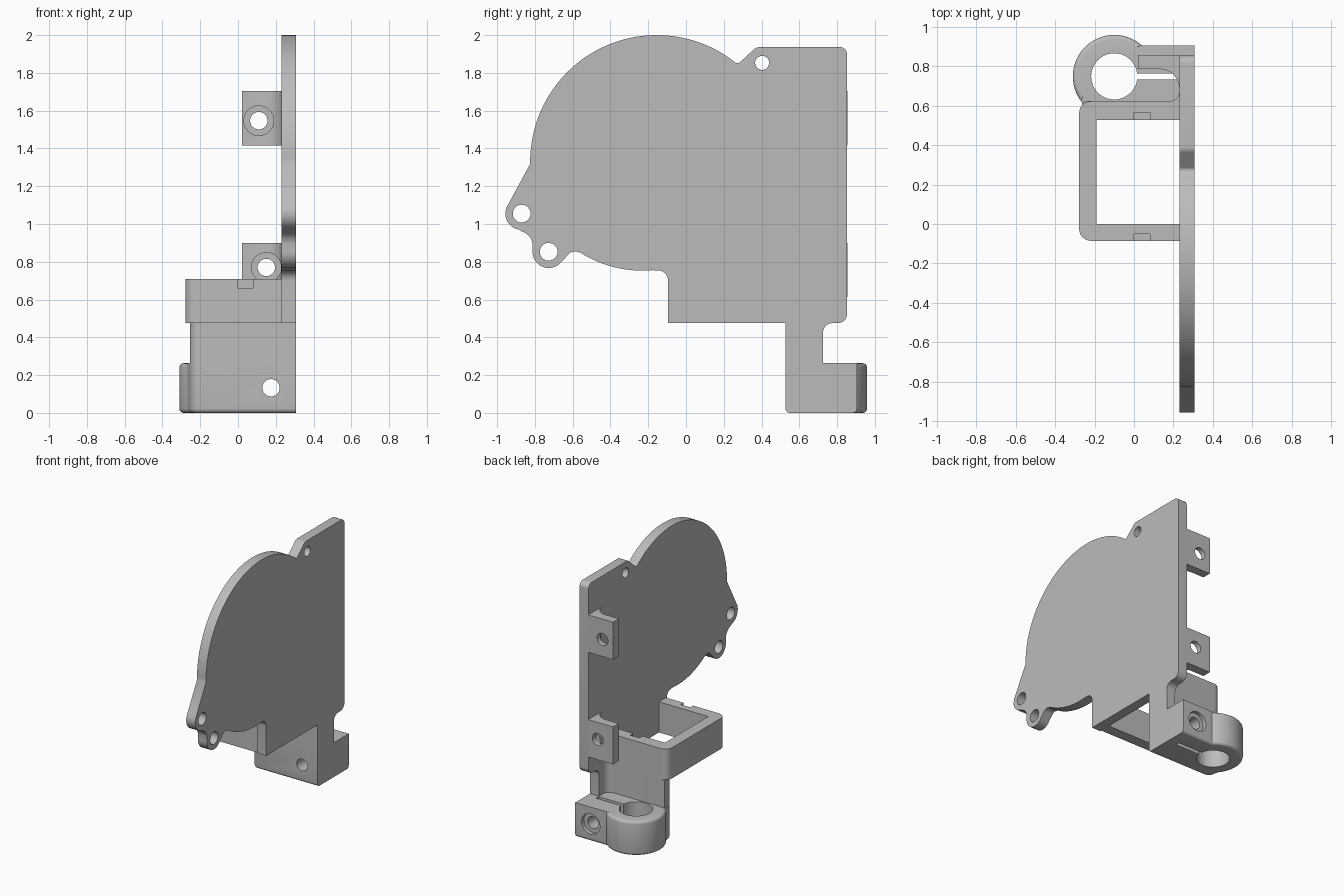
import bpy, bmesh, math
from mathutils import Vector, Matrix

cube = bpy.data.objects.get("Cube")
if cube:
    bpy.data.objects.remove(cube, do_unlink=True)

grey = bpy.data.materials.new("plain grey")
grey.use_nodes = True
COLOR = (0.5, 0.5, 0.5, 1)
grey.diffuse_color = COLOR
grey.node_tree.nodes["Principled BSDF"].inputs["Base Color"].default_value = COLOR


def arc(cx, cy, r, a, b, n=10):
    """Points on an arc from angle a to b in degrees."""
    return [(cx + r * math.cos(math.radians(a + (b - a) * i / n)),
             cy + r * math.sin(math.radians(a + (b - a) * i / n))) for i in range(n + 1)]


def prism(name, outline, axis, lo, hi, bevel_rule=None, width=0.022):
    """Extrude an outline along x (y,z points) or z (x,y points)."""
    bm = bmesh.new()
    place = (lambda p, t: (t, p[0], p[1])) if axis == "x" else (lambda p, t: (p[0], p[1], t))
    rings = [[bm.verts.new(place(p, t)) for p in outline] for t in (lo, hi)]
    bm.faces.new(rings[0])
    bm.faces.new(rings[1])
    n = len(outline)
    for i in range(n):
        j = (i + 1) % n
        bm.faces.new((rings[0][i], rings[0][j], rings[1][j], rings[1][i]))
    bmesh.ops.recalc_face_normals(bm, faces=bm.faces)
    if bevel_rule:
        edges = [e for e in bm.edges if bevel_rule(e)]
        bmesh.ops.bevel(bm, geom=edges, offset=width, segments=4, profile=0.5, affect="EDGES")
    return finish(name, bm)


def finish(name, bm):
    mesh = bpy.data.meshes.new(name)
    bm.to_mesh(mesh)
    bm.free()
    mesh.materials.append(grey)
    obj = bpy.data.objects.new(name, mesh)
    bpy.context.collection.objects.link(obj)
    return obj


def cylinder(axis, center, r, length):
    bm = bmesh.new()
    turn = {"x": Matrix.Rotation(math.pi / 2, 4, "Y"),
            "y": Matrix.Rotation(math.pi / 2, 4, "X"), "z": Matrix()}[axis]
    bmesh.ops.create_cone(bm, cap_ends=True, segments=48, radius1=r, radius2=r, depth=length,
                          matrix=Matrix.Translation(center) @ turn)
    return finish("cutter", bm)


def box(lo, hi):
    lo, hi = Vector(lo), Vector(hi)
    bm = bmesh.new()
    bmesh.ops.create_cube(bm, size=1, matrix=Matrix.Translation((lo + hi) / 2)
                          @ Matrix.Diagonal((*(hi - lo), 1)))
    return finish("cutter", bm)


def cut(obj, *cutters):
    """Subtract each cutter for good, then remove it."""
    bpy.context.view_layer.objects.active = obj
    for c in cutters:
        c.hide_render = True
        mod = obj.modifiers.new("cut", "BOOLEAN")
        mod.operation, mod.solver, mod.object = "DIFFERENCE", "EXACT", c
        bpy.ops.object.modifier_apply(modifier=mod.name)
        bpy.data.objects.remove(c, do_unlink=True)


INNER, OUTER = 0.23, 0.306      # plate faces in x
FRONT, BACK = 0.527, 0.622      # rear wall faces in y
DECK, CLAMP_TOP = 0.475, 0.263  # duct underside and clamp top

# Side plate with round cover, two lugs and a rear column
outline = (arc(-0.155, 1.33, 0.67, 51, 181, 48)
           + arc(-0.87, 1.055, 0.086, 150, 262, 14)
           + arc(-0.89, 0.885, 0.078, 75, 10, 8)
           + arc(-0.727, 0.853, 0.086, 175, 322, 16)
           + arc(-0.59, 0.815, 0.04, 140, 60, 6)
           + arc(-0.23, 1.37, 0.617, 237, 275, 16)
           + arc(-0.15, 0.7, 0.055, 80, 0, 6)
           + [(-0.095, DECK), (FRONT, DECK), (FRONT, CLAMP_TOP), (0.725, CLAMP_TOP)]
           + arc(0.775, 0.425, 0.05, 180, 90, 8)
           + arc(0.803, 0.525, 0.05, 270, 360, 8)
           + arc(0.813, 1.897, 0.04, 0, 90, 8)
           + arc(0.39, 1.895, 0.042, 90, 130, 5)
           + arc(0.273, 1.872, 0.02, 310, 240, 5))
plate = prism("side_plate", outline, "x", INNER, OUTER)
cut(plate, *[cylinder("x", (0.27, y, z), r, 0.3) for y, z, r in
             ((-0.87, 1.055, 0.047), (-0.727, 0.853, 0.047), (0.403, 1.853, 0.037))])

# Rectangular duct, open towards the plate, with a fillet behind
fillet = [(INNER, FRONT)] + arc(0.18, 0.672, 0.05, 0, -90, 8)
duct = prism("duct", fillet
             + arc(-0.218, 0.562, 0.06, 90, 180, 8)
             + arc(-0.218, -0.025, 0.06, 180, 270, 8)
             + [(INNER, -0.085), (INNER, 0), (-0.19, 0), (-0.19, FRONT)], "z", DECK, 0.71)
cut(duct, *[box((0, y - 0.04, 0.66), (0.08, y + 0.037, 0.8)) for y in (-0.088, FRONT)])

# Rear wall between duct and clamp
corner = arc(-0.2, FRONT + 0.055, 0.055, 180, 270, 8)
prism("rear_wall", fillet + [(-0.255, BACK)] + corner, "z", CLAMP_TOP, DECK)


# Slotted rod clamp with softened rims
def rim(e):
    a, b = (v.co for v in e.verts)
    if abs(a.z - b.z) > 0.01 or min(a.x, b.x) > OUTER - 0.01:
        return False
    return a.z < 0.01 or (min(a.y, b.y) > BACK - 0.01 and max(a.x, b.x) < 0.1)


clamp = prism("rod_clamp", [(OUTER, FRONT), (OUTER, 0.905)]
              + arc(-0.1, 0.748, 0.21, 48.3, 217, 36) + corner, "z", 0, CLAMP_TOP, rim)
cut(clamp, cylinder("z", (-0.1, 0.748, 0.13), 0.117, 0.5),
    box((-0.05, 0.732, -0.1), (INNER, 0.763, 0.4)),
    cylinder("y", (0.175, 0.7, 0.133), 0.046, 0.8),
    cylinder("y", (0.175, 0.925, 0.133), 0.078, 0.1))

# Two screw tabs with counterbored holes
for name, top, hx, hz in (("upper_tab", 1.703, 0.11, 1.547), ("lower_tab", 0.9, 0.15, 0.77)):
    tab = prism(name, [(INNER, 0.855), (0.02, 0.855), (0.02, 0.785)]
                + arc(0.13, 0.685, 0.1, 90, 0, 10), "z", top - 0.287, top)
    cut(tab, cylinder("y", (hx, 0.8, hz), 0.046, 0.5),
        cylinder("y", (hx, 0.73, hz), 0.079, 0.17))

# Smooth curved walls, keep edges sharp
for obj in bpy.context.collection.objects:
    if obj.type == "MESH" and grey.name in obj.data.materials:
        bpy.ops.object.select_all(action="DESELECT")
        obj.select_set(True)
        bpy.context.view_layer.objects.active = obj
        bpy.ops.object.shade_smooth_by_angle(angle=math.radians(30))
